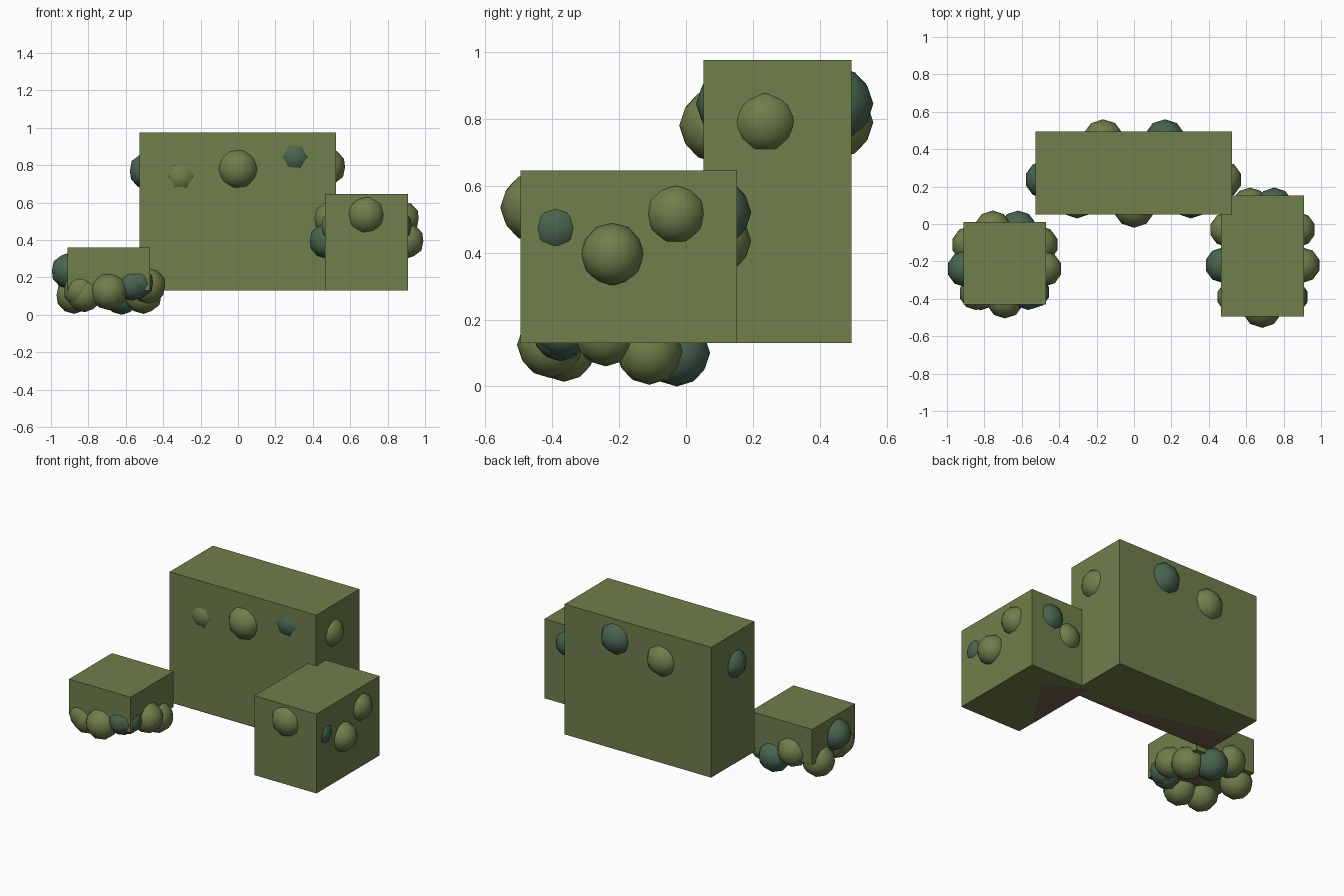
import bpy
import bmesh

if "Cube" in bpy.data.objects:
    bpy.data.objects.remove(bpy.data.objects["Cube"], do_unlink=True)


def make_material(name, colour):
    mat = bpy.data.materials.new(name)
    mat.use_nodes = True
    rgba = (*colour, 1)
    mat.diffuse_color = rgba
    mat.node_tree.nodes["Principled BSDF"].inputs["Base Color"].default_value = rgba
    return mat


leaf = make_material("leaf green", (.16, .209, .07))
dark = make_material("dark blue green", (.066, .13, .081))
soil = make_material("soil brown", (.16, .11, .08))
BASE = .13


def finish(bm, name, mat, smooth=False):
    mesh = bpy.data.meshes.new(name)
    bm.normal_update()
    for face in bm.faces:
        face.smooth = smooth
    bm.to_mesh(mesh)
    bm.free()
    mesh.materials.append(mat)
    obj = bpy.data.objects.new(name, mesh)
    bpy.context.collection.objects.link(obj)
    return obj


def block(name, x0, x1, y0, y1, top):
    bm = bmesh.new()
    bmesh.ops.create_cube(bm, size=1)
    bmesh.ops.scale(bm, vec=(x1 - x0, y1 - y0, top - BASE), verts=bm.verts)
    bmesh.ops.translate(bm, vec=((x0 + x1) / 2, (y0 + y1) / 2, (top + BASE) / 2), verts=bm.verts)
    finish(bm, name, leaf)


def clump(name, x, y, z, radius, mat=leaf):
    bm = bmesh.new()
    bmesh.ops.create_icosphere(bm, subdivisions=2, radius=radius)
    bmesh.ops.translate(bm, vec=(x, y, z), verts=bm.verts)
    finish(bm, name, mat, smooth=True)


def soil_patch(name, corners):
    # Thin plate showing under a hedge
    bm = bmesh.new()
    face = bm.faces.new([bm.verts.new((x, y, BASE - .002)) for x, y in corners])
    face.normal_update()
    if face.normal.z > 0:
        face.normal_flip()
    finish(bm, name, soil)


# Clipped hedge blocks
block("back_hedge", -.527, .525, .052, .495, .975)
block("left_hedge", .465, .91, -.495, .152, .645)
block("right_hedge", -.912, -.47, -.43, .01, .36)

# Bare soil beneath the hedges
soil_patch("back_soil", [(.4, .053), (-.526, .053), (-.526, .27)])
soil_patch("left_soil", [(.466, .15), (.466, -.38), (.72, .02)])
soil_patch("right_soil", [(-.91, -.43), (-.47, -.43), (-.47, 0)])

# Leaf clumps on the back hedge
clump("back_hedge_front_clump_right", -.305, .14, .74, .11)
clump("back_hedge_front_clump_middle", 0, .092, .78, .112)
clump("back_hedge_front_clump_left", .305, .14, .845, .11, dark)
clump("back_hedge_rear_clump_right", -.165, .45, .79, .11)
clump("back_hedge_rear_clump_left", .165, .45, .845, .11, dark)
clump("back_hedge_end_clump_left", .477, .237, .79, .1)
clump("back_hedge_end_clump_right", -.483, .237, .77, .1, dark)

# Leaf clumps on the left hedge, matched on both long sides
for side, label in ((1, "outer"), (-1, "inner")):
    mid = .6875
    clump(f"left_hedge_{label}_rear_clump", mid + side * .19, -.03, .515, .093)
    clump(f"left_hedge_{label}_middle_clump", mid + side * .213, -.22, .395, .095,
          leaf if side > 0 else dark)
    clump(f"left_hedge_{label}_front_clump", mid + side * .155, -.39, .475, .09,
          dark if side > 0 else leaf)
clump("left_hedge_front_clump", .685, -.447, .535, .108)
clump("left_hedge_rear_clump_outer", .75, .095, .52, .1, dark)
clump("left_hedge_rear_clump_inner", .62, .095, .435, .1)

# Leaf clumps around the foot of the right hedge
clump("right_hedge_front_clump", -.69, -.405, .125, .1)
clump("right_hedge_front_clump_outer", -.82, -.365, .11, .096)
clump("right_hedge_front_clump_inner", -.565, -.375, .16, .085, dark)
clump("right_hedge_rear_clump_outer", -.755, -.028, .17, .1)
clump("right_hedge_rear_clump_inner", -.62, -.028, .1, .1, dark)
clump("right_hedge_outer_clump_rear", -.875, -.11, .105, .1)
clump("right_hedge_outer_clump_middle", -.903, -.24, .235, .097, dark)
clump("right_hedge_outer_clump_front", -.845, -.37, .13, .09)
clump("right_hedge_inner_clump_rear", -.505, -.11, .105, .1)
clump("right_hedge_inner_clump_middle", -.48, -.24, .155, .095)
clump("right_hedge_inner_clump_front", -.535, -.365, .17, .085, dark)
